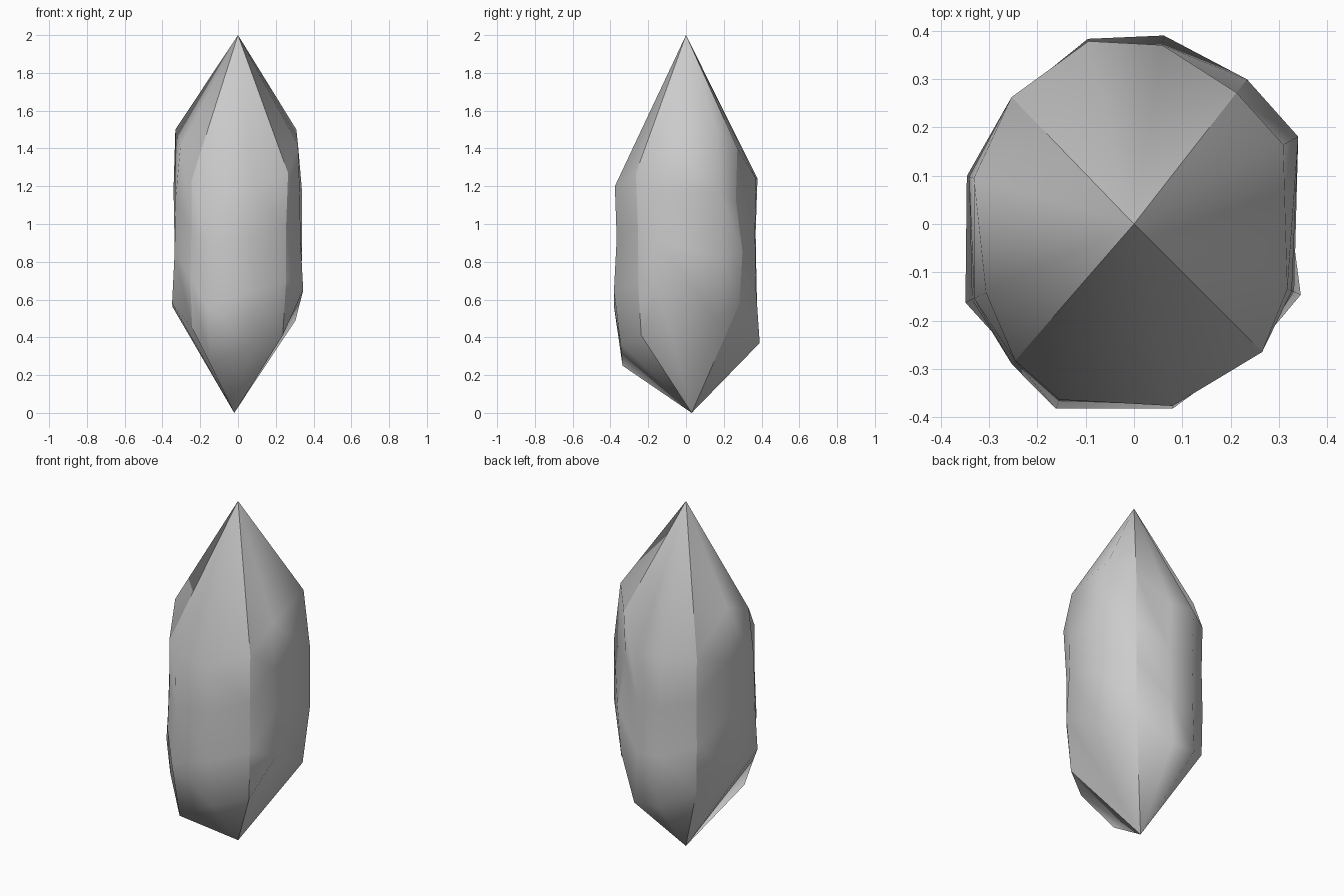
import bpy, bmesh, math

# Columns round the crystal: angle, top z, bottom z, radius at four levels going down.
# Every third column is one of the four sharp ridges.
COLUMNS = [
    (229, 1.23, 0.45, 0.375, 0.375, 0.385, 0.37),
    (247, 1.20, 0.25, 0.395, 0.39, 0.415, 0.365),
    (282, 1.20, 0.37, 0.385, 0.375, 0.39, 0.355),
    (315, 1.27, 0.41, 0.375, 0.36, 0.36, 0.335),
    (337, 1.42, 0.65, 0.345, 0.355, 0.36, 0.375),
    (28, 1.50, 0.49, 0.350, 0.385, 0.385, 0.345),
    (52, 1.40, 0.58, 0.345, 0.335, 0.38, 0.36),
    (81, 1.24, 0.37, 0.375, 0.37, 0.375, 0.395),
    (104, 1.24, 0.38, 0.39, 0.38, 0.385, 0.395),
    (134, 1.25, 0.47, 0.365, 0.36, 0.365, 0.36),
    (164, 1.50, 0.56, 0.345, 0.355, 0.345, 0.36),
    (205, 1.40, 0.58, 0.338, 0.365, 0.37, 0.385),
]

bm = bmesh.new()
tip = bm.verts.new((0, 0, 2))
foot = bm.verts.new((-0.02, 0.03, 0))

# Side columns
cols = []
for angle, top, bottom, *radii in COLUMNS:
    a = math.radians(angle)
    cols.append([bm.verts.new((r * math.cos(a), r * math.sin(a),
                               top + (bottom - top) * k / 3))
                 for k, r in enumerate(radii)])

# Walls and the two pointed ends
for i, left in enumerate(cols):
    right = cols[(i + 1) % len(cols)]
    bm.faces.new((tip, left[0], right[0]))
    for k in range(3):
        bm.faces.new((left[k], left[k + 1], right[k + 1], right[k]))
    bm.faces.new((left[3], foot, right[3]))

# Smooth sides with hard ridges
for f in bm.faces:
    f.smooth = True
for ridge in cols[::3]:
    chain = [tip, *ridge, foot]
    for a, b in zip(chain, chain[1:]):
        bm.edges.get((a, b)).smooth = False
bmesh.ops.recalc_face_normals(bm, faces=bm.faces)

mesh = bpy.data.meshes.new("crystal")
bm.to_mesh(mesh)
bm.free()
crystal = bpy.data.objects.new("crystal", mesh)
bpy.context.collection.objects.link(crystal)
